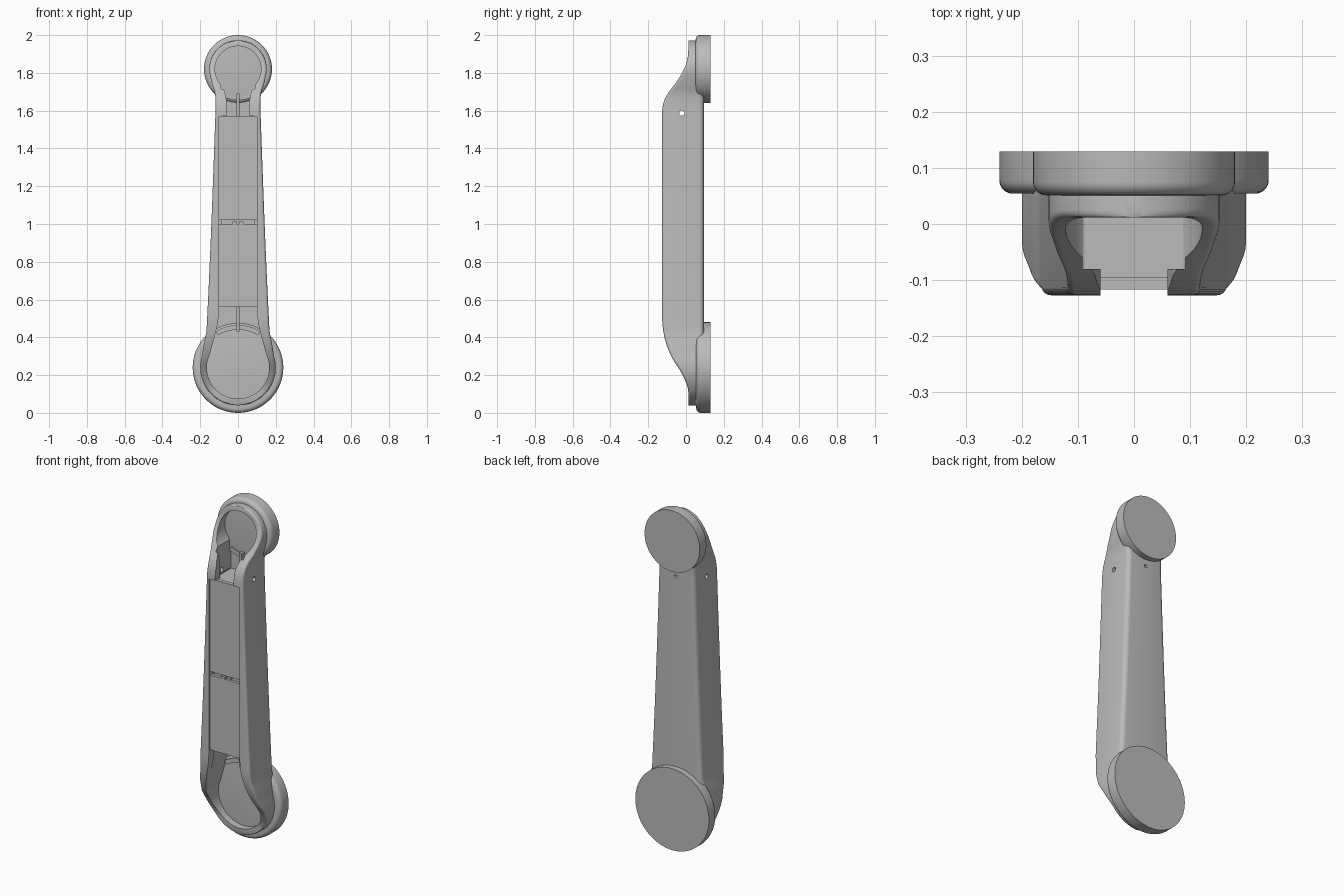
import bpy, bmesh, math
from mathutils import Matrix, Vector

cube = bpy.data.objects.get("Cube")
if cube:
    bpy.data.objects.remove(cube, do_unlink=True)

grey = bpy.data.materials.new("satin grey")
grey.use_nodes = True
colour = (0.5, 0.5, 0.5, 1)
grey.diffuse_color = colour
grey.node_tree.nodes["Principled BSDF"].inputs["Base Color"].default_value = colour

BIG, SMALL = (0.24, 0.2), (1.82, 0.152)     # joint height, housing radius
BACK = 0.095


def add(name, bm, smooth=True):
    bmesh.ops.recalc_face_normals(bm, faces=bm.faces)
    mesh = bpy.data.meshes.new(name)
    bm.to_mesh(mesh)
    bm.free()
    mesh.materials.append(grey)
    obj = bpy.data.objects.new(name, mesh)
    bpy.context.collection.objects.link(obj)
    if smooth:
        shade(obj)
    return obj


def shade(obj):
    bpy.ops.object.select_all(action='DESELECT')
    bpy.context.view_layer.objects.active = obj
    obj.select_set(True)
    bpy.ops.object.shade_smooth_by_angle(angle=math.radians(35))


def prism(name, half, y0, y1):
    """Mirror a half outline (x, z) and extrude it along y."""
    bm = bmesh.new()
    pts = half + [(-x, z) for x, z in reversed(half) if x > 1e-5]
    face = bm.faces.new([bm.verts.new((x, y0, z)) for x, z in pts])
    new = bmesh.ops.extrude_face_region(bm, geom=[face])["geom"]
    bmesh.ops.translate(bm, vec=(0, y1 - y0, 0),
                        verts=[v for v in new if isinstance(v, bmesh.types.BMVert)])
    return add(name, bm, False)


def box(name, x, y0, y1, z0, z1):
    return prism(name, [(x, z0), (x, z1)], y0, y1)


def rod(name, radius, centre, length, axis):
    bm = bmesh.new()
    bmesh.ops.create_cone(bm, cap_ends=True, segments=20, radius1=radius,
                          radius2=radius, depth=length)
    turn = Vector((0, 0, 1)).rotation_difference(Vector(axis)).to_matrix().to_4x4()
    bm.transform(Matrix.Translation(centre) @ turn)
    return add(name, bm, False)


def arc(z, r, a0, a1, n=24):
    return [(r * math.cos(math.radians(a0 + (a1 - a0) * i / n)),
             z + r * math.sin(math.radians(a0 + (a1 - a0) * i / n))) for i in range(n + 1)]


def cut(obj, cutters):
    for c in cutters:
        mod = obj.modifiers.new("cut", 'BOOLEAN')
        mod.operation, mod.solver, mod.object = 'DIFFERENCE', 'EXACT', c
        bpy.context.view_layer.objects.active = obj
        bpy.ops.object.modifier_apply(modifier=mod.name)
        bpy.data.objects.remove(c, do_unlink=True)
    shade(obj)


def lerp(points, z):
    """Smoothed interpolation through (z, value) points."""
    for i in range(len(points) - 1):
        (a, p), (b, q) = points[i:i + 2]
        if z <= b:
            t = max(0, (z - a) / (b - a))
            def slope(k):
                k0, k1 = max(k - 1, 0), min(k + 1, len(points) - 1)
                if points[k][1] in (points[k0][1], points[k1][1]):
                    return 0
                return (points[k1][1] - points[k0][1]) / (points[k1][0] - points[k0][0])
            m, n, h = slope(i), slope(i + 1), b - a
            return ((2*t**3 - 3*t**2 + 1) * p + (t**3 - 2*t**2 + t) * h * m
                    + (3*t**2 - 2*t**3) * q + (t**3 - t**2) * h * n)
    return points[-1][1]


# Housing: rounded sections lofted along the height
front = [(0, 0.012), (0.11, 0.012), (0.2, -0.018), (0.3, -0.078), (0.4, -0.114),
         (0.52, -0.127), (1.58, -0.127), (1.67, -0.109), (1.76, -0.045),
         (1.84, -0.002), (1.92, 0.012), (2, 0.012)]


def half_width(z):
    if z < 0.31:
        return math.sqrt(max(0, BIG[1]**2 - (z - BIG[0])**2))
    if z > 1.77:
        return math.sqrt(max(0, SMALL[1]**2 - (z - SMALL[0])**2))
    return lerp([(0.31, 0.187), (0.45, 0.166), (1.6, 0.119), (1.69, 0.122), (1.77, 0.1435)], z)


heights = [BIG[0] - 0.1999 * math.cos(math.radians(a)) for a in range(1, 110, 5)]
heights += [0.31 + 0.02 * i for i in range(1, 12)] + [0.7, 0.9, 1.1, 1.3, 1.5]
heights += [1.56 + 0.02 * i for i in range(10)]
heights += [SMALL[0] - 0.1519 * math.cos(math.radians(a)) for a in range(75, 180, 5)]
heights = sorted(set(heights))
bm = bmesh.new()
rings = []
for z in heights:
    w, f = half_width(z), lerp(front, z)
    ring = []
    for sx, y, sy, r, start in ((1, f, 1, 0.014, 270), (1, BACK, -1, 0.026, 0),
                                (-1, BACK, -1, 0.026, 90), (-1, f, 1, 0.014, 180)):
        rx = min(r, w * 0.45)
        for i in range(6):
            a = math.radians(start + 18 * i)
            ring.append(bm.verts.new((sx * (w - rx) + rx * math.cos(a),
                                      y + sy * r + r * math.sin(a), z)))
    rings.append(ring)
for lo, hi in zip(rings, rings[1:]):
    for i in range(len(lo)):
        j = (i + 1) % len(lo)
        bm.faces.new((lo[i], lo[j], hi[j], hi[i]))
bm.faces.new(rings[0])
bm.faces.new(rings[-1])
housing = add("arm_housing", bm)

# Open channel, undercut below the lips, and the small holes
opening = (arc(BIG[0], 0.165, -90, 25) + [(0.125, 0.4), (0.107, 0.47), (0.1, 0.55),
           (0.1, 1.57), (0.06, 1.571), (0.06, 1.65), (0.07, 1.7)]
           + arc(SMALL[0], 0.122, -45, 90))
undercut = [(0.125, 0.4), (0.11, 0.5), (0.09, 1.6), (0.09, 1.76)]
cut(housing, [prism("opening_cutter", opening, -0.3, 0.062),
              prism("undercut_cutter", undercut, -0.08, 0.063),
              rod("side_hole_cutter", 0.014, (0, -0.022, 1.587), 0.6, (1, 0, 0)),
              rod("back_hole_cutter", 0.009, (0, 0.1, 1.6), 0.12, (0, 1, 0))])


# Joint caps: turned discs with a rounded front edge
def joint_cap(name, z, r, y0):
    bm = bmesh.new()
    e = 0.024
    profile = [(0, y0)] + [(r - e + e * math.sin(math.radians(a)),
                            y0 + e - e * math.cos(math.radians(a)))
                           for a in range(0, 91, 15)] + [(r, 0.129), (0, 0.129)]
    verts = [bm.verts.new((x, y, z)) for x, y in profile]
    edges = [bm.edges.new(p) for p in zip(verts, verts[1:])]
    bmesh.ops.spin(bm, geom=verts + edges, cent=(0, 0, z), axis=(0, 1, 0),
                   angle=math.tau, steps=72)
    bmesh.ops.remove_doubles(bm, verts=bm.verts, dist=1e-4)
    add(name, bm)


joint_cap("lower_joint_cap", BIG[0], 0.24, 0.054)
joint_cap("upper_joint_cap", SMALL[0], 0.18, 0.051)

# Inner block with two cover panels, the groove between them and its clips
box("inner_block", 0.088, -0.1, 0.065, 0.565, 1.565)
box("lower_cover_panel", 0.0995, -0.117, -0.095, 0.56, 1.0)
box("upper_cover_panel", 0.0995, -0.117, -0.095, 1.022, 1.569)
for side in (-1, 1):
    clip = box("panel_clip", 0.012, -0.116, -0.098, 0.998, 1.012)
    clip.location.x = side * 0.018

# Floor ribs and raised steps at both ends of the channel
box("lower_floor_rib", 0.008, 0.02, 0.07, 0.43, 0.57)
box("upper_floor_rib", 0.008, 0.02, 0.07, 1.69, 1.56)
for name, z, r, a0, a1 in (("lower_floor_step", BIG[0], 0.2, 58, 90),
                           ("upper_floor_step", SMALL[0], 0.14, -58, -90)):
    inner, outer = arc(z, r, a1, a0, 8), arc(z, r + 0.025, a0, a1, 8)
    prism(name, inner[1:] + outer[:-1], 0.045, 0.07)
